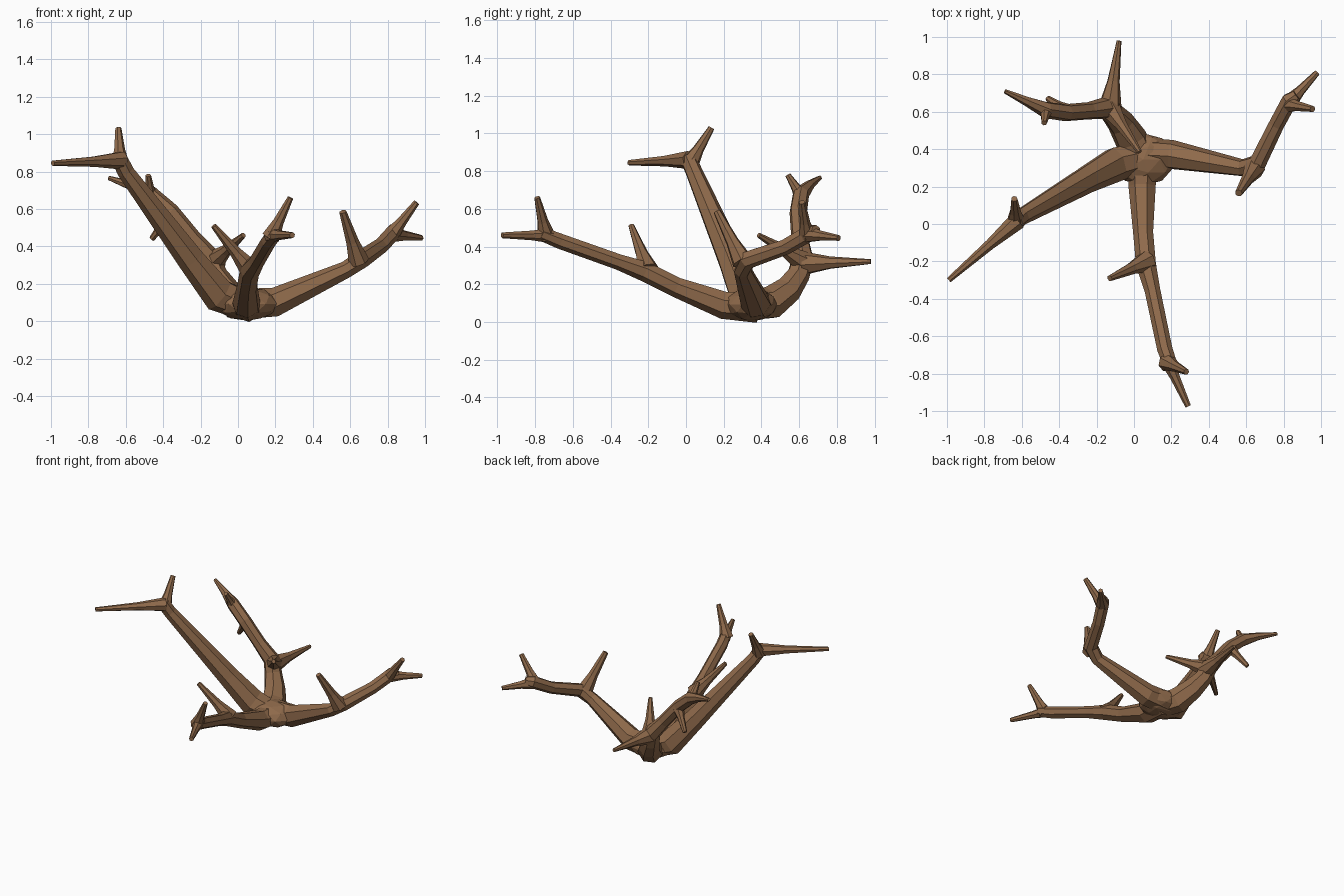
import bpy
import bmesh
from mathutils import Vector, Matrix

SIDES = 7

default_cube = bpy.data.objects.get("Cube")
if default_cube:
    bpy.data.objects.remove(default_cube, do_unlink=True)

# One flat bark colour
bark = bpy.data.materials.new("bark_brown")
bark.use_nodes = True
bark_colour = (0.275, 0.144, 0.07, 1.0)
bark.diffuse_color = bark_colour
shader = bark.node_tree.nodes["Principled BSDF"]
shader.inputs["Base Color"].default_value = bark_colour
shader.inputs["Roughness"].default_value = 0.9


def finish(name, bm):
    """Turn a bmesh into a flat shaded bark object."""
    bmesh.ops.recalc_face_normals(bm, faces=bm.faces)
    mesh = bpy.data.meshes.new(name)
    bm.to_mesh(mesh)
    bm.free()
    mesh.materials.append(bark)
    obj = bpy.data.objects.new(name, mesh)
    bpy.context.collection.objects.link(obj)
    return obj


def limb(name, *stations):
    """Faceted tapering tube; each station is x, y, z, radius."""
    points = [Vector(station[:3]) for station in stations]
    radii = [station[3] for station in stations]
    bm = bmesh.new()
    rings = []
    side = None
    last = len(points) - 1
    for i, point in enumerate(points):
        before = point - points[i - 1] if i > 0 else Vector()
        after = points[i + 1] - point if i < last else Vector()
        along = (before.normalized() + after.normalized()).normalized()
        # Carry the previous side direction forward so the tube does not twist
        if side is None:
            side = along.orthogonal()
        side = (side - along * side.dot(along)).normalized()
        ring = []
        for k in range(SIDES):
            turn = Matrix.Rotation(6.2832 * k / SIDES, 3, along)
            ring.append(bm.verts.new(point + turn @ side * radii[i]))
        rings.append(ring)
    for lower, upper in zip(rings, rings[1:]):
        for k in range(SIDES):
            n = (k + 1) % SIDES
            bm.faces.new((lower[k], lower[n], upper[n], upper[k]))
    bm.faces.new(rings[0])
    bm.faces.new(rings[-1])
    return finish(name, bm)


def twig(name, base, tip, base_radius=0.045, tip_radius=0.016):
    """Short side shoot that flares where it leaves its branch."""
    a, b = Vector(base), Vector(tip)
    middle = a.lerp(b, 0.4)
    waist = tip_radius + (base_radius - tip_radius) * 0.4
    return limb(name, (*a, base_radius), (*middle, waist), (*b, tip_radius))


# Flattened knot where the four branches meet
bm = bmesh.new()
bmesh.ops.create_icosphere(bm, subdivisions=2, radius=1.0)
bmesh.ops.scale(bm, vec=(0.17, 0.14, 0.09), verts=bm.verts)
bmesh.ops.translate(bm, vec=(0.05, 0.345, 0.092), verts=bm.verts)
finish("central_knot", bm)

# Tall right branch
limb("tall_branch", (0.05, 0.36, 0.08, 0.08), (-0.1, 0.32, 0.14, 0.095),
     (-0.25, 0.24, 0.33, 0.075), (-0.6, 0.04, 0.8, 0.046),
     (-0.635, 0.01, 0.87, 0.045))
twig("tall_branch_upper_twig", (-0.63, 0.02, 0.84), (-0.64, 0.135, 1.03), 0.05, 0.017)
twig("tall_branch_long_twig", (-0.62, 0.02, 0.86), (-0.99, -0.3, 0.845), 0.05, 0.015)

# Front branch
limb("front_branch", (0.05, 0.38, 0.08, 0.085), (0.045, 0.2, 0.09, 0.075),
     (0.05, -0.05, 0.185, 0.055), (0.065, -0.22, 0.27, 0.055),
     (0.1, -0.36, 0.32, 0.043), (0.165, -0.67, 0.43, 0.042),
     (0.2, -0.77, 0.47, 0.038))
twig("front_branch_side_twig", (0.07, -0.2, 0.27), (-0.13, -0.29, 0.51), 0.06)
twig("front_branch_upper_twig", (0.175, -0.74, 0.45), (0.28, -0.79, 0.66), 0.05)
twig("front_branch_end_twig", (0.175, -0.72, 0.46), (0.29, -0.975, 0.46), 0.042)

# Left branch
limb("left_branch", (0.02, 0.38, 0.09, 0.085), (0.2, 0.37, 0.1, 0.08),
     (0.58, 0.3, 0.275, 0.047), (0.66, 0.325, 0.33, 0.05),
     (0.76, 0.53, 0.4, 0.043), (0.83, 0.66, 0.475, 0.045),
     (0.87, 0.69, 0.485, 0.03))
twig("left_branch_side_twig", (0.645, 0.3, 0.32), (0.56, 0.165, 0.585), 0.058, 0.02)
twig("left_branch_upper_twig", (0.82, 0.64, 0.46), (0.955, 0.615, 0.635), 0.045, 0.017)
twig("left_branch_end_twig", (0.83, 0.65, 0.465), (0.98, 0.81, 0.445), 0.045, 0.016)

# Back branch, curling up and over to the right
limb("back_branch", (0.03, 0.36, 0.09, 0.085), (-0.015, 0.45, 0.1, 0.09),
     (-0.07, 0.54, 0.17, 0.075), (-0.12, 0.595, 0.25, 0.062),
     (-0.15, 0.62, 0.335, 0.06), (-0.24, 0.605, 0.44, 0.047),
     (-0.36, 0.595, 0.585, 0.047), (-0.47, 0.61, 0.68, 0.045),
     (-0.57, 0.655, 0.725, 0.027), (-0.69, 0.71, 0.765, 0.012))
twig("back_branch_long_twig", (-0.13, 0.62, 0.31), (-0.08, 0.98, 0.32), 0.065, 0.013)
twig("back_branch_inner_twig", (-0.13, 0.62, 0.32), (0.03, 0.385, 0.46), 0.06, 0.014)
twig("back_branch_upper_twig", (-0.47, 0.61, 0.67), (-0.48, 0.54, 0.78), 0.042, 0.015)
twig("back_branch_lower_twig", (-0.36, 0.605, 0.57), (-0.46, 0.67, 0.44), 0.04, 0.016)
